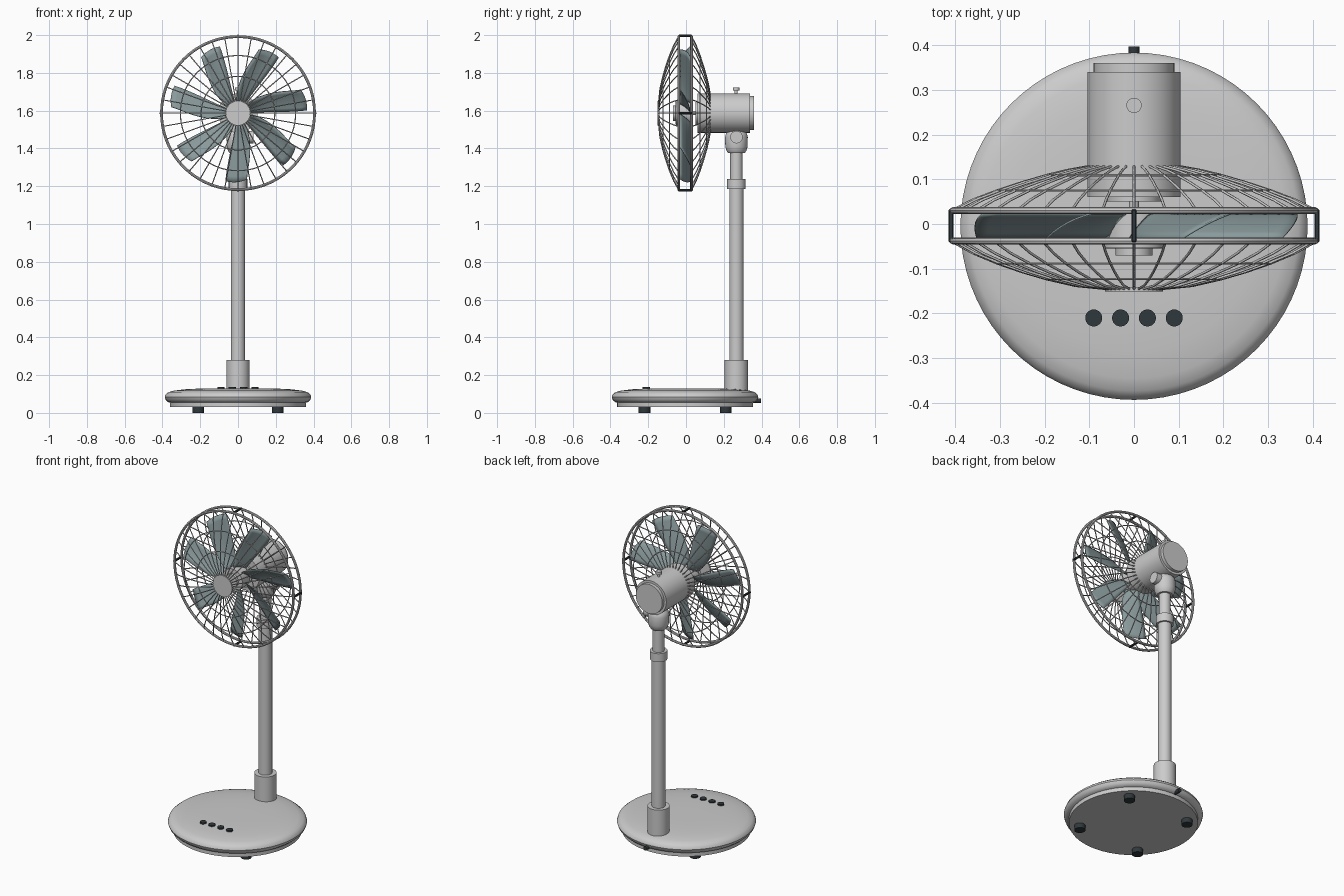
import bpy, bmesh, math
from math import sin, cos, pi, radians

if "Cube" in bpy.data.objects:
    bpy.data.objects.remove(bpy.data.objects["Cube"])

HZ = 1.587   # height of fan axis
PY = 0.267   # depth of the pole


def material(name, col):
    m = bpy.data.materials.new(name)
    m.diffuse_color = (*col, 1)
    m.use_nodes = True
    m.node_tree.nodes["Principled BSDF"].inputs["Base Color"].default_value = m.diffuse_color
    return m


DARK = material("dark_plastic", (0.03, 0.04, 0.045))
TINT = material("blade_tint", (0.25, 0.32, 0.33))


def finish(name, bm, mat=None, angle=35):
    bmesh.ops.remove_doubles(bm, verts=bm.verts, dist=1e-5)
    bmesh.ops.recalc_face_normals(bm, faces=bm.faces)
    me = bpy.data.meshes.new(name)
    bm.to_mesh(me)
    bm.free()
    ob = bpy.data.objects.new(name, me)
    bpy.context.collection.objects.link(ob)
    if mat:
        me.materials.append(mat)
    bpy.ops.object.select_all(action='DESELECT')
    bpy.context.view_layer.objects.active = ob
    ob.select_set(True)
    bpy.ops.object.shade_smooth_by_angle(angle=radians(angle))
    return ob


def lathe(name, prof, loc, axis='Z', seg=48, mat=None, closed=False):
    """Revolve (radius, distance along axis) points about an axis through loc."""
    bm = bmesh.new()
    rings = []
    for r, t in prof:
        ring = []
        for i in range(seg):
            a, b = r * cos(2 * pi * i / seg), r * sin(2 * pi * i / seg)
            p = {'Z': (a, b, t), 'Y': (a, t, b), 'X': (t, a, b)}[axis]
            ring.append(bm.verts.new([p[k] + loc[k] for k in range(3)]))
        rings.append(ring)
    pairs = list(zip(rings, rings[1:]))
    if closed:
        pairs.append((rings[-1], rings[0]))
    for a, b in pairs:
        for i in range(seg):
            j = (i + 1) % seg
            bm.faces.new((a[i], a[j], b[j], b[i]))
    if not closed:
        bm.faces.new(rings[0])
        bm.faces.new(rings[-1])
    return finish(name, bm, mat)


def cyl(name, r, t0, t1, loc, axis='Z', seg=40, mat=None):
    return lathe(name, [(r, t0), (r, t1)], loc, axis, seg, mat)


def ring(name, R, y, tube, n=8):
    prof = [(R + tube * cos(2 * pi * k / n), y + tube * sin(2 * pi * k / n)) for k in range(n)]
    return lathe(name, prof, (0, 0, HZ), 'Y', 72, None, True)


# Base: lower plate, rounded body, feet, buttons, cable outlet
BC = (0, -0.005, 0)
cyl("base_plate", 0.36, 0.03, 0.065, BC, seg=64)
lathe("base_body", [(0.35, 0.052), (0.37, 0.057), (0.383, 0.069), (0.388, 0.084), (0.383, 0.098),
                    (0.368, 0.11), (0.34, 0.118), (0.28, 0.125), (0.2, 0.129), (0.1, 0.13)], BC, seg=72)
for x in (-0.21, 0.21):
    for y in (-0.22, 0.21):
        cyl("foot", 0.031, 0, 0.032, (x, y, 0), seg=24, mat=DARK)
for x in (-0.09, -0.03, 0.03, 0.09):
    cyl("button", 0.019, 0.12, 0.136, (x, -0.21, 0), seg=24, mat=DARK)
cyl("cable_outlet", 0.012, 0.34, 0.397, (0, 0, 0.064), 'Y', 16, DARK)

# Pole
P = (0, PY, 0)
cyl("pole_socket", 0.062, 0.115, 0.28, P)
cyl("outer_pole", 0.038, 0.27, 1.2, P)
cyl("pole_collar", 0.049, 1.185, 1.237, P)
cyl("inner_pole", 0.033, 1.2, 1.39, P)
lathe("tilt_neck", [(0.044, 1.375), (0.053, 1.388), (0.059, 1.41), (0.06, 1.46),
                    (0.055, 1.48), (0.04, 1.495)], P)
cyl("tilt_knob", 0.033, 0.03, 0.082, (0, PY, 1.46), 'X', 32)

# Motor housing
H = (0, 0, HZ)
cyl("motor_housing", 0.104, 0.06, 0.34, H, 'Y', 56)
cyl("motor_back_cap", 0.09, 0.33, 0.36, H, 'Y', 56)
cyl("motor_front_boss", 0.06, 0.05, 0.07, H, 'Y')
cyl("motor_shaft", 0.011, -0.06, 0.06, H, 'Y', 20)
cyl("swing_knob_stem", 0.008, 1.68, 1.715, (0, 0.265, 0), seg=16)
cyl("swing_knob_cap", 0.017, 1.707, 1.723, (0, 0.265, 0), seg=24)

# Blade hub
lathe("blade_hub", [(0.066, 0.025), (0.068, -0.054), (0.041, -0.055), (0.041, -0.07)], H, 'Y')

# Blades: swept and pitched sheets
NR, NC = 10, 6
for k in range(7):
    base = 11.4 + k * 360 / 7
    bm = bmesh.new()
    rows = []
    for i in range(NR + 1):
        s = i / NR
        half = 9 + 13 * (1 - s) ** 1.2
        mid = base + 14 * (1 - s) ** 1.5
        row = []
        for j in range(NC + 1):
            u = j / NC * 2 - 1                     # -1 back edge, +1 front edge
            r = 0.055 + s * (0.305 + 0.006 * (1 - u * u) - 0.006 * u)
            a = radians(mid + half * u)
            y = -0.004 - 0.027 * u + 0.006 * (1 - u * u)
            row.append(bm.verts.new((r * cos(a), y, HZ + r * sin(a))))
        rows.append(row)
    for a, b in zip(rows, rows[1:]):
        for j in range(NC):
            bm.faces.new((a[j], a[j + 1], b[j + 1], b[j]))
    ob = finish("fan_blade", bm, TINT)
    mod = ob.modifiers.new("thickness", 'SOLIDIFY')
    mod.thickness = 0.004
    mod.offset = 0


# Guard cages: radial wires, support rings, rims
def wires(name, prof, count=36):
    cu = bpy.data.curves.new(name, 'CURVE')
    cu.dimensions = '3D'
    cu.bevel_depth = 0.003
    cu.bevel_resolution = 1
    for k in range(count):
        a = 2 * pi * k / count
        sp = cu.splines.new('POLY')
        sp.points.add(len(prof) - 1)
        for p, (r, y) in zip(sp.points, prof):
            p.co = (r * cos(a), y, HZ + r * sin(a), 1)
    ob = bpy.data.objects.new(name, cu)
    bpy.context.collection.objects.link(ob)
    bpy.ops.object.select_all(action='DESELECT')
    bpy.context.view_layer.objects.active = ob
    ob.select_set(True)
    bpy.ops.object.convert(target='MESH')


front = [(0.405, -0.04), (0.36, -0.065), (0.305, -0.088), (0.25, -0.107),
         (0.195, -0.123), (0.13, -0.138), (0.05, -0.146)]
rear = [(0.405, 0.031), (0.36, 0.054), (0.305, 0.075), (0.25, 0.093),
        (0.195, 0.109), (0.15, 0.12), (0.1, 0.129)]
for side, prof, rim in (("front", front, -0.038), ("rear", rear, 0.03)):
    wires(side + "_guard_wires", prof)
    ring(side + "_guard_rim", 0.405, rim, 0.0075)
    for R, y in (prof[2], prof[4]):
        ring(side + "_guard_ring", R, y, 0.003, 6)
cyl("guard_badge", 0.065, -0.151, -0.141, H, 'Y', 48)

# Clips joining both rims
for k in range(4):
    a = k * pi / 2
    bm = bmesh.new()
    bmesh.ops.create_cube(bm, size=1)
    for v in bm.verts:
        v.co.x *= 0.012
        v.co.y *= 0.074
        v.co.z *= 0.012
    bmesh.ops.bevel(bm, geom=bm.edges[:], offset=0.003, segments=1, affect='EDGES')
    for v in bm.verts:
        x, y, z = v.co
        x += 0.409
        v.co = (x * cos(a) - z * sin(a), y - 0.004, HZ + x * sin(a) + z * cos(a))
    finish("rim_clip", bm, DARK)
